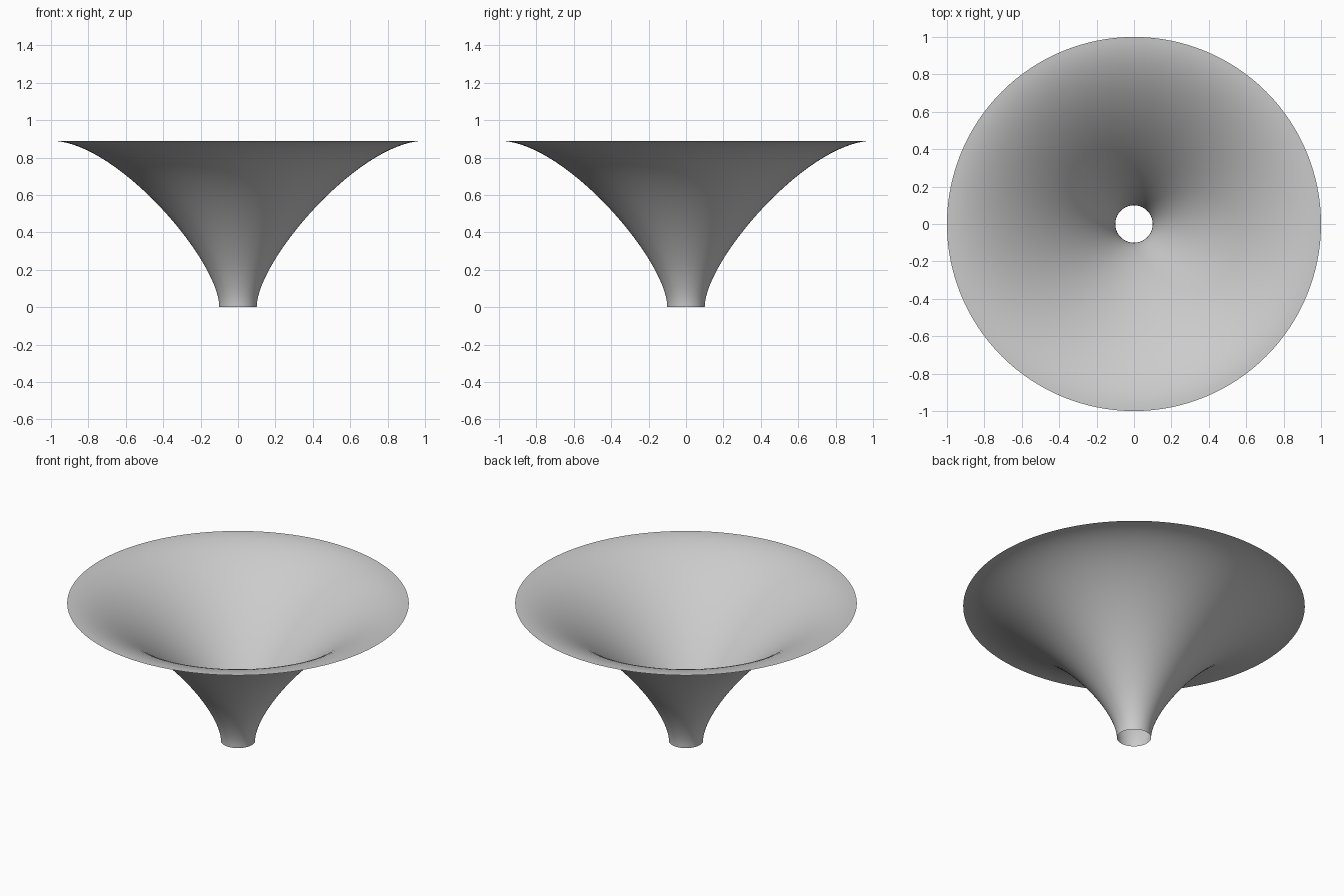
import bpy, bmesh, math
from mathutils import Vector
from mathutils.geometry import interpolate_bezier

cube = bpy.data.objects.get("Cube")
if cube:
    bpy.data.objects.remove(cube, do_unlink=True)

HEIGHT, THROAT, RIM = 0.89, 0.10, 1.0

# Plain grey material
grey = bpy.data.materials.new("light_grey")
grey.use_nodes = True
colour = (0.6, 0.6, 0.6, 1)
grey.diffuse_color = colour
grey.node_tree.nodes["Principled BSDF"].inputs["Base Color"].default_value = colour

# Flared profile: upright at the throat, level at the rim
profile = interpolate_bezier(Vector((THROAT, 0, 0)), Vector((THROAT, 0, 0.25)),
                             Vector((0.65, 0, HEIGHT)), Vector((RIM, 0, HEIGHT)), 40)

# Spin the profile into a thin open funnel
bm = bmesh.new()
verts = [bm.verts.new(p) for p in profile]
edges = [bm.edges.new(pair) for pair in zip(verts, verts[1:])]
bmesh.ops.spin(bm, geom=verts + edges, cent=(0, 0, 0), axis=(0, 0, 1),
               angle=math.tau, steps=128, use_merge=True)
bmesh.ops.remove_doubles(bm, verts=bm.verts, dist=1e-5)
bmesh.ops.recalc_face_normals(bm, faces=bm.faces)
# Make the faces look outward, away from the axis
bm.normal_update()
if sum(f.normal.z for f in bm.faces) > 0:
    bmesh.ops.reverse_faces(bm, faces=bm.faces)
for f in bm.faces:
    f.smooth = True

mesh = bpy.data.meshes.new("funnel")
bm.to_mesh(mesh)
bm.free()
mesh.materials.append(grey)
funnel = bpy.data.objects.new("funnel", mesh)
bpy.context.collection.objects.link(funnel)
